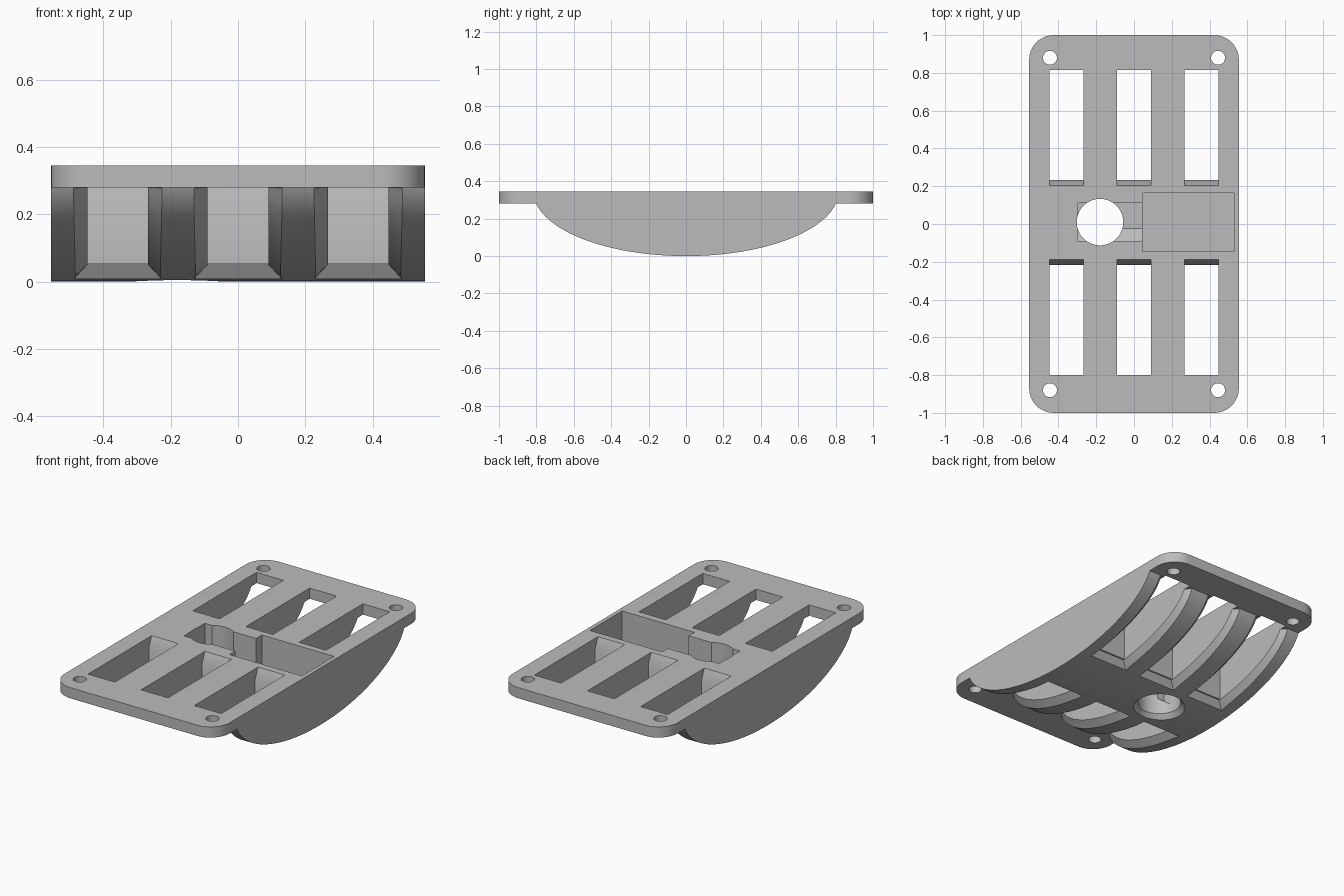
import bpy, bmesh, math
from mathutils import Vector

if "Cube" in bpy.data.objects:
    bpy.data.objects.remove(bpy.data.objects["Cube"], do_unlink=True)

HALF_W, TOP, UNDER = 0.555, 0.345, 0.28   # plate half width, top and underside
ARC_Y, ARC_Z = 0.815, 0.345               # radii of the rocker curve
SHIFT = 0.008                             # the windows sit slightly toward the back

grey = bpy.data.materials.new("Plain grey")
grey.use_nodes = True
grey.diffuse_color = (0.5, 0.5, 0.5, 1)
grey.node_tree.nodes["Principled BSDF"].inputs["Base Color"].default_value = (0.5, 0.5, 0.5, 1)


def finish(name, bm):
    bmesh.ops.recalc_face_normals(bm, faces=bm.faces)
    mesh = bpy.data.meshes.new(name)
    bm.to_mesh(mesh)
    bm.free()
    mesh.materials.append(grey)
    obj = bpy.data.objects.new(name, mesh)
    bpy.context.collection.objects.link(obj)
    return obj


def extrude_profile(profile, x0, x1):
    """Extrude a side (y, z) outline along x."""
    bm = bmesh.new()
    face = bm.faces.new([bm.verts.new((x0, y, z)) for y, z in profile])
    new = bmesh.ops.extrude_face_region(bm, geom=[face])["geom"]
    verts = [v for v in new if isinstance(v, bmesh.types.BMVert)]
    bmesh.ops.translate(bm, verts=verts, vec=(x1 - x0, 0, 0))
    return bm


def loft(sections):
    """Skin a row of equal closed sections and cap the ends."""
    bm = bmesh.new()
    rings = [[bm.verts.new(p) for p in s] for s in sections]
    n = len(rings[0])
    for a, b in zip(rings, rings[1:]):
        for i in range(n):
            j = (i + 1) % n
            bm.faces.new((a[i], a[j], b[j], b[i]))
    bm.faces.new(rings[0])
    bm.faces.new(rings[-1])
    return bm


def round_cutter(name, x, y, levels, steps):
    """Turned cutter from (radius, z) levels."""
    angles = [2 * math.pi * i / steps for i in range(steps)]
    return finish(name, loft([[(x + r * math.cos(t), y + r * math.sin(t), z) for t in angles]
                              for r, z in levels]))


def arc_point(t, inset=0.0):
    return ((ARC_Y - inset) * math.sin(t), ARC_Z - (ARC_Z - inset) * math.cos(t))


# Body: plate and rocker belly in one side profile, with rounded plate corners
t_end = math.acos((ARC_Z - UNDER) / ARC_Z)
belly = [arc_point(-t_end + 2 * t_end * i / 64) for i in range(65)]
body_bm = extrude_profile([(1, UNDER), (1, TOP), (-1, TOP), (-1, UNDER)] + belly, -HALF_W, HALF_W)
corners = [e for e in body_bm.edges
           if all(abs(v.co.y) > 0.99 for v in e.verts)
           and abs(e.verts[0].co.x - e.verts[1].co.x) < 0.01
           and abs(e.verts[0].co.y - e.verts[1].co.y) < 0.01]
bmesh.ops.bevel(body_bm, geom=corners, offset=0.13, segments=12, profile=0.5, affect='EDGES')
body = finish("rocker_base", body_bm)

cutters = []


def window(x, side):
    """Window through the body, with a sloped inner lip."""
    outline = [(0.225, -0.1), (0.225, UNDER), (0.197, TOP), (0.169, 0.41), (0.808, 0.41), (0.808, -0.1)]
    outline = [(side * y + SHIFT, z) for y, z in outline]
    cutters.append(finish("window_cutter", extrude_profile(outline, x - 0.09, x + 0.09)))


def window_bevel(x, side):
    """Wide bevel around a window that follows the curved belly."""
    depth, narrow, wide = 0.04, 0.0895, 0.125
    t0 = math.asin(0.228 / ARC_Y)
    sections = []
    for i in range(25):
        t = t0 + (t_end - t0) * i / 24
        inner = Vector(arc_point(t, depth))
        outer = Vector(arc_point(t))
        if i == 0:
            outer.x -= 0.035
        outer += (outer - inner) * 0.25
        flare = wide + (wide - narrow) * 0.25
        inner.y = min(inner.y, UNDER)
        outer.y = min(outer.y, UNDER)
        sections.append([(x + w, side * p.x + SHIFT, p.y) for w, p in
                         ((-narrow, inner), (narrow, inner), (flare, outer), (-flare, outer))])
    cutters.append(finish("window_bevel_cutter", loft(sections)))


for col in (-0.357, 0.0, 0.357):
    for end in (-1, 1):
        window_bevel(col, end)
        window(col, end)

# Screw holes
for sx in (-1, 1):
    for sy in (-1, 1):
        cutters.append(round_cutter("screw_hole_cutter", sx * 0.445, sy * 0.88,
                                    [(0.037, 0.2), (0.037, 0.5)], 32))

# Rectangular pocket, the channel beside it with a sloped front, and the round hole
pocket = [(-0.145, 0.05), (0.165, 0.05), (0.165, 0.5), (-0.145, 0.5)]
cutters.append(finish("pocket_cutter", extrude_profile(pocket, 0.045, 0.53)))
channel = [(-0.025, 0.08), (0.11, 0.08), (0.11, 0.5), (-0.09, 0.5), (-0.09, 0.13)]
cutters.append(finish("channel_cutter", extrude_profile(channel, -0.3, 0.05)))
cutters.append(round_cutter("round_hole_cutter", -0.18, 0.01,
                            [(0.175, -0.03), (0.123, 0.03), (0.123, 0.5)], 64))

# Cut everything, keep the result and drop the cutters
for c in cutters:
    c.hide_render = True
    mod = body.modifiers.new(c.name, 'BOOLEAN')
    mod.operation, mod.solver, mod.object = 'DIFFERENCE', 'EXACT', c
bpy.context.view_layer.update()
cut_mesh = bpy.data.meshes.new_from_object(body.evaluated_get(bpy.context.evaluated_depsgraph_get()))
body.modifiers.clear()
body.data = cut_mesh
body.data.materials.clear()
body.data.materials.append(grey)
for c in cutters:
    bpy.data.objects.remove(c, do_unlink=True)

# Smooth shading with sharp edges kept
bpy.ops.object.select_all(action='DESELECT')
body.select_set(True)
bpy.context.view_layer.objects.active = body
bpy.ops.object.shade_smooth_by_angle(angle=math.radians(30))
